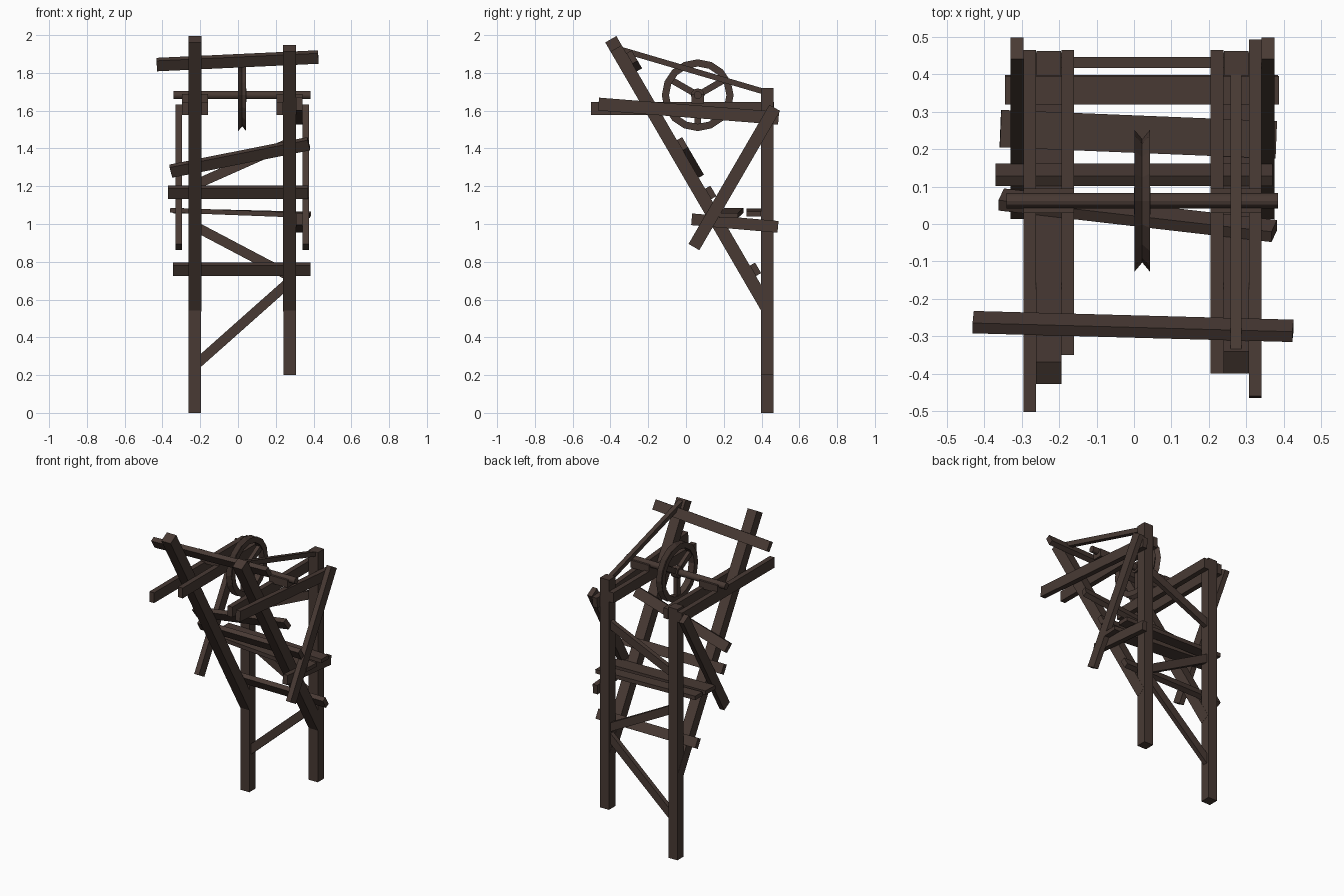
import bpy, math
from mathutils import Vector, Matrix

cube = bpy.data.objects.get("Cube")
if cube:
    bpy.data.objects.remove(cube, do_unlink=True)

wood = bpy.data.materials.new("dark_brown_wood")
wood.use_nodes = True
COLOR = (0.065, 0.042, 0.034, 1)
wood.diffuse_color = COLOR
wood.node_tree.nodes["Principled BSDF"].inputs["Base Color"].default_value = COLOR


def add_mesh(name, verts, faces):
    mesh = bpy.data.meshes.new(name)
    mesh.from_pydata(verts, [], faces)
    mesh.materials.append(wood)
    obj = bpy.data.objects.new(name, mesh)
    bpy.context.collection.objects.link(obj)
    return obj


def beam(name, start, end, normal, width, thick):
    """Box from start to end; thick is measured along normal, width across it."""
    a, b, n = Vector(start), Vector(end), Vector(normal)
    d = (b - a).normalized()
    n = (n - d * n.dot(d)).normalized()
    s = n.cross(d)
    ring = [s * i * width / 2 + n * j * thick / 2
            for i, j in ((-1, -1), (1, -1), (1, 1), (-1, 1))]
    verts = [p + r for p in (a, b) for r in ring]
    faces = [(3, 2, 1, 0), (4, 5, 6, 7)]
    faces += [(i, (i + 1) % 4, 4 + (i + 1) % 4, 4 + i) for i in range(4)]
    return add_mesh(name, verts, faces)


def lathe_x(name, profile, center, sides):
    """Closed (x, radius) profile turned about an axis along x."""
    c, m = Vector(center), len(profile)
    verts, faces = [], []
    for k in range(sides):
        t = math.tau * k / sides
        verts += [c + Vector((x, r * math.cos(t), r * math.sin(t))) for x, r in profile]
        for i in range(m):
            j, q = (i + 1) % m, (k + 1) % sides
            faces.append((k * m + i, k * m + j, q * m + j, q * m + i))
    return add_mesh(name, verts, faces)


X, Y, Z = Vector((1, 0, 0)), Vector((0, 1, 0)), Vector((0, 0, 1))
LEFT, RIGHT = 0.273, -0.228     # centre lines of the two side frames
POST_Y = 0.43

# Upright posts
beam("left_post", (LEFT, POST_Y, 0.2), (LEFT, POST_Y, 1.72), Y, 0.066, 0.066)
beam("right_post", (RIGHT, POST_Y, 0), (RIGHT, POST_Y, 1.66), Y, 0.066, 0.066)

# Leaning legs
SLOPE = 1.72
def leg_y(z):
    return -0.397 + (1.976 - z) / SLOPE

LEG_NORMAL = Vector((0, SLOPE, 1)).normalized()
for name, x, top in (("left_leg", LEFT, 1.93), ("right_leg", RIGHT, 1.978)):
    beam(name, (x, leg_y(top), top), (x, leg_y(0.555), 0.555), X, 0.068, 0.068)

# Planks nailed across the back of the legs
for name, x0, z0, x1, z1 in (("top_plank", -0.43, 1.844, 0.425, 1.884),
                             ("slanted_plank", -0.355, 1.28, 0.375, 1.425),
                             ("middle_plank", -0.37, 1.167, 0.37, 1.167),
                             ("lower_plank", -0.345, 0.76, 0.385, 0.76)):
    off = LEG_NORMAL * 0.05
    beam(name, Vector((x0, leg_y(z0 - off.z), z0 - off.z)) + off,
         Vector((x1, leg_y(z1 - off.z), z1 - off.z)) + off, LEG_NORMAL, 0.064, 0.032)

# Arms clamping legs and posts on both sides
for name, x, y0, y1, z0, z1 in (
        ("left_outer_arm", LEFT + 0.051, -0.463, 0.49, 1.635, 1.56),
        ("left_inner_arm", LEFT - 0.051, -0.4, 0.465, 1.612, 1.612),
        ("right_inner_arm", RIGHT + 0.051, -0.35, 0.465, 1.612, 1.612),
        ("right_outer_arm", RIGHT - 0.051, -0.503, 0.465, 1.612, 1.612)):
    beam(name, (x, y0, z0), (x, y1, z1), X, 0.068, 0.034)

# Diagonal side struts, shelf bearer and top tie
for name, x in (("left_strut", LEFT + 0.085), ("right_strut", RIGHT - 0.085)):
    beam(name, (x, 0.47, 1.615), (x, 0.042, 0.878), X, 0.066, 0.034)
beam("shelf_bearer", (LEFT + 0.051, 0.03, 1.025), (LEFT + 0.051, 0.487, 0.985), X, 0.062, 0.034)
beam("top_tie", (LEFT, -0.35, 1.925), (LEFT, 0.405, 1.703), X, 0.03, 0.03)

# Zigzag braces between the posts
for name, z0, z1 in (("lower_brace", 0.25, 0.695), ("middle_brace", 0.988, 0.724),
                     ("upper_brace", 1.207, 1.43)):
    beam(name, (RIGHT, 0.432, z0), (LEFT, 0.432, z1), Y, 0.052, 0.03)

# Shelf boards
beam("front_shelf_board", (-0.357, 0.255, 1.073), (0.38, 0.225, 1.045), Z, 0.1, 0.026)
beam("back_shelf_board", (-0.345, 0.358, 1.07), (0.387, 0.358, 1.052), Z, 0.076, 0.026)

# Axle on bearing blocks
AXLE = Vector((0.022, 0.062, 1.682))
for name, x in (("left_bearing", LEFT), ("right_bearing", RIGHT)):
    beam(name, (x - 0.068, AXLE.y, 1.662), (x + 0.068, AXLE.y, 1.662), Z, 0.066, 0.05)
bpy.ops.mesh.primitive_cylinder_add(vertices=12, radius=0.021, depth=0.725,
                                    location=AXLE, rotation=(0, math.pi / 2, 0))
axle = bpy.context.object
axle.name = "axle"
axle.data.materials.append(wood)
bpy.ops.object.shade_smooth_by_angle()

# Grooved pulley wheel with hub and spokes
lathe_x("wheel_rim", [(-0.021, 0.152), (0.021, 0.152), (0.021, 0.19),
                      (0, 0.165), (-0.021, 0.19)], AXLE, 16)
lathe_x("wheel_hub", [(-0.022, 0.015), (0.022, 0.015), (0.022, 0.036), (-0.022, 0.036)], AXLE, 12)
for k in range(3):
    t = math.radians(30 + 120 * k)
    d = Vector((0, math.cos(t), math.sin(t)))
    beam("wheel_spoke_%d" % (k + 1), AXLE + d * 0.025, AXLE + d * 0.157, X, 0.034, 0.026)
